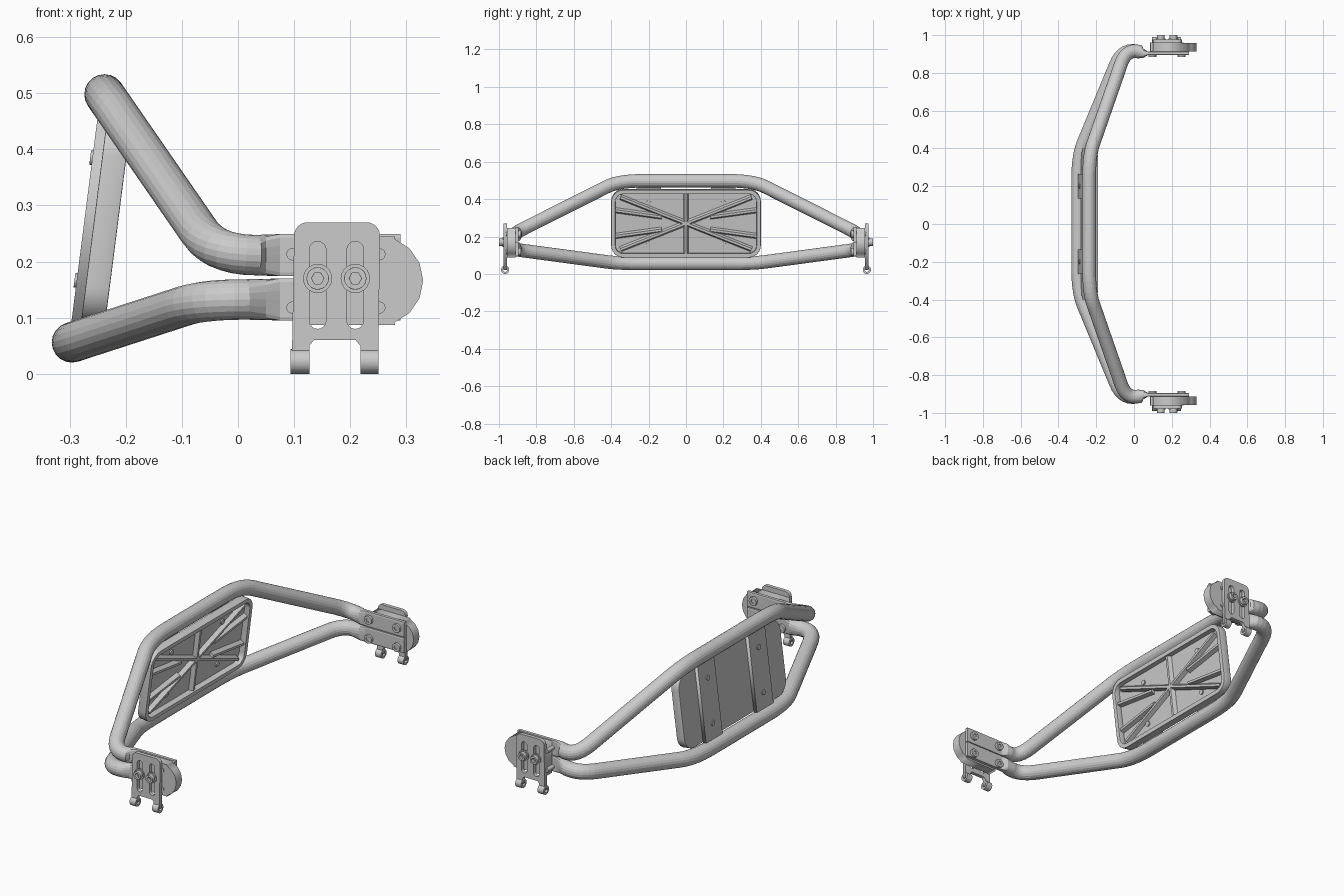
import bpy, bmesh
from math import sin, cos, pi
from mathutils import Vector, Matrix

if "Cube" in bpy.data.objects:
    bpy.data.objects.remove(bpy.data.objects["Cube"])


def finish(name, bm, mirror=False, bevel=0.0):
    bmesh.ops.remove_doubles(bm, verts=bm.verts, dist=1e-5)
    bmesh.ops.recalc_face_normals(bm, faces=bm.faces)
    me = bpy.data.meshes.new(name)
    bm.to_mesh(me)
    bm.free()
    ob = bpy.data.objects.new(name, me)
    bpy.context.collection.objects.link(ob)
    if bevel:
        b = ob.modifiers.new("bevel", 'BEVEL')
        b.width, b.segments, b.limit_method = bevel, 2, 'ANGLE'
    if mirror:
        ob.modifiers.new("mirror", 'MIRROR').use_axis = (False, True, False)
    return ob


def plate(name, loops, lo, hi, M, mirror=False, bevel=0.0):
    """Outline with holes, extruded from lo to hi along M's local z."""
    cu = bpy.data.curves.new(name, 'CURVE')
    cu.dimensions, cu.fill_mode, cu.extrude = '2D', 'BOTH', (hi - lo) / 2
    for loop in loops:
        s = cu.splines.new('POLY')
        s.points.add(len(loop) - 1)
        for p, c in zip(s.points, loop):
            p.co = (c[0], c[1], 0, 1)
        s.use_cyclic_u = True
    tmp = bpy.data.objects.new("tmp", cu)
    bpy.context.collection.objects.link(tmp)
    dg = bpy.context.evaluated_depsgraph_get()
    me = bpy.data.meshes.new_from_object(tmp.evaluated_get(dg))
    bm = bmesh.new()
    bm.from_mesh(me)
    bpy.data.objects.remove(tmp)
    bpy.data.meshes.remove(me)
    bm.transform(M @ Matrix.Translation((0, 0, (lo + hi) / 2)))
    return finish(name, bm, mirror, bevel)


def circle(x, y, r, n=20):
    return [(x + r * cos(2 * pi * i / n), y + r * sin(2 * pi * i / n)) for i in range(n)]


def arc(x, y, r, a0, a1, n=6):
    return [(x + r * cos(a0 + (a1 - a0) * i / n), y + r * sin(a0 + (a1 - a0) * i / n))
            for i in range(n + 1)]


def slot(x, y0, y1, r):
    return arc(x, y1 - r, r, 0, pi, 8) + arc(x, y0 + r, r, pi, 2 * pi, 8)


def rounded(w, h, r):
    pts = []
    for k, (sx, sy) in enumerate([(1, 1), (-1, 1), (-1, -1), (1, -1)]):
        pts += arc(sx * (w - r), sy * (h - r), r, k * pi / 2, (k + 1) * pi / 2)
    return pts


def axes(x, y, z, o=(0, 0, 0)):
    return Matrix((x, y, z)).transposed().to_4x4() if not any(o) else \
        Matrix.Translation(o) @ Matrix((x, y, z)).transposed().to_4x4()


SIDE = axes((1, 0, 0), (0, 0, 1), (0, 1, 0))            # outline in x/z, depth in y
TIP = Vector((0.127, 0, 0.992))
PANEL = axes((0, 1, 0), TIP, (0.992, 0, -0.127), (-0.2685, 0, 0.275))
ALONG = axes((0, 1, 0), (0, 0, 1), (1, 0, 0))           # outline in y/z, depth in x


def tube(name, corners, zc, r=0.036, n=20):
    """Bent half tube, flattened at its end, mirrored across the middle."""
    pts = [Vector(c) for c in corners] + [Vector((0.06, 0.904, zc))]
    path = [(pts[0], 0.0)]
    for i, trim in ((1, 0.13), (2, 0.095)):
        c = pts[i]
        a = c + (pts[i - 1] - c).normalized() * trim
        b = c + (pts[i + 1] - c).normalized() * min(trim, 0.075)
        for k in range(8):
            t = k / 7
            path.append((a * (1 - t) ** 2 + c * 2 * t * (1 - t) + b * t * t, 0.0))
    for x, f in ((0.05, 0.45), (0.075, 1), (0.29, 1)):
        path.append((Vector((x, 0.904, zc)), f))
    bm = bmesh.new()
    rings = []
    for i, (p, f) in enumerate(path):
        t = path[min(i + 1, len(path) - 1)][0] - path[max(i - 1, 0)][0]
        t = Vector((0, 1, 0)) if i == 0 else Vector((1, 0, 0)) if f else t.normalized()
        side = t.cross(Vector((0, 0, 1))).normalized()
        up = side.cross(t)
        ring = []
        for k in range(n):
            c, s = cos(2 * pi * k / n), sin(2 * pi * k / n)
            fc, fs = max(-1, min(1, c * 1.42)), max(-1, min(1, s * 1.42))
            a = r * c * (1 - f) + 0.009 * fc * f
            b = r * s * (1 - f) + 0.0375 * fs * f
            ring.append(bm.verts.new(p + side * a + up * b))
        rings.append(ring)
    for A, B in zip(rings, rings[1:]):
        for k in range(n):
            bm.faces.new((A[k], A[(k + 1) % n], B[(k + 1) % n], B[k]))
    bm.faces.new(rings[-1])
    finish(name, bm, True)


# bent tubes
tube("upper_tube", [(-0.238, 0, 0.498), (-0.238, 0.36, 0.498), (-0.04, 0.93, 0.2115)], 0.2115)
tube("lower_tube", [(-0.296, 0, 0.056), (-0.296, 0.36, 0.056), (-0.06, 0.93, 0.1325)], 0.1325)

# tray panel: floor and raised rim
plate("panel_floor", [rounded(0.39, 0.172, 0.055)], 0.012, 0.026, PANEL)
plate("panel_rim", [rounded(0.4, 0.182, 0.065), rounded(0.378, 0.16, 0.043)],
      0.012, 0.055, PANEL, bevel=0.004)


# panel ribs, trapezoid in section
def rib(bm, p, q, w=0.015, h=0.046):
    p, q = Vector(p), Vector(q)
    d = (q - p).normalized()
    s = Vector((-d.y, d.x))
    v = [bm.verts.new((*(e + s * k), z)) for e in (p, q)
         for k, z in ((-w, 0.025), (w, 0.025), (w * 0.4, h), (-w * 0.4, h))]
    for k in range(4):
        j = (k + 1) % 4
        bm.faces.new((v[k], v[j], v[j + 4], v[k + 4]))
    bm.faces.new(v[:4])
    bm.faces.new(v[4:])


bm = bmesh.new()
rib(bm, (0, -0.165), (0, 0.165))
for sx in (-1, 1):
    for sy in (-1, 1):
        rib(bm, (0, 0), (sx * 0.35, sy * 0.14))
        rib(bm, (sx * 0.13, sy * 0.035), (sx * 0.383, sy * 0.07))
bm.transform(PANEL)
finish("panel_ribs", bm)

# back straps joining panel to tubes, with fasteners
plate("strap", [[(0.135, -0.205), (0.265, -0.205), (0.265, 0.205), (0.135, 0.205)]],
      -0.005, 0.0125, PANEL, True)
for v, n in ((-0.11, "lower"), (0.11, "upper")):
    plate(n + "_panel_bolt", [circle(0.2, v, 0.013, 12)], -0.009, 0.032, PANEL, True)

# rounded end block between tube ends and slotted plate
plate("end_block", [[(0.1, 0.087), (0.28, 0.087)] + arc(0.25, 0.166, 0.08, -1.2, 1.2, 6)
                    + [(0.28, 0.245), (0.1, 0.245)]], 0.912, 0.958, SIDE, True)

# slotted plate with two legs
outline = ([(0.096, 0.022), (0.127, 0.022), (0.127, 0.05), (0.135, 0.06), (0.21, 0.06),
            (0.218, 0.05), (0.218, 0.022), (0.25, 0.022)]
           + arc(0.229, 0.246, 0.024, 0, pi / 2) + arc(0.124, 0.246, 0.024, pi / 2, pi))
plate("slotted_plate", [outline, slot(0.142, 0.08, 0.236, 0.015), slot(0.209, 0.08, 0.236, 0.015)],
      0.958, 0.976, SIDE, True)

# rolled knuckles under the legs
for x0, x1, n in ((0.094, 0.127, "rear"), (0.218, 0.25, "front")):
    plate(n + "_knuckle", [circle(0.967, 0.022, 0.022), circle(0.967, 0.022, 0.011)],
          x0, x1, ALONG, True)

# socket bolts with washers in the slots
for x, n in ((0.142, "rear"), (0.209, "front")):
    plate(n + "_washer", [circle(x, 0.17, 0.026)], 0.974, 0.982, SIDE, True)
    plate(n + "_socket_bolt", [circle(x, 0.17, 0.02), circle(x, 0.17, 0.011, 6)],
          0.982, 1.0, SIDE, True, 0.003)

# four bolts clamping the flattened tube ends
for x, n in ((0.097, "rear"), (0.252, "front")):
    for z, m in ((0.118, "lower"), (0.213, "upper")):
        plate(f"{n}_{m}_clamp_head", [circle(x, z, 0.021), circle(x, z, 0.01, 6)],
              0.883, 0.896, SIDE, True, 0.003)
        plate(f"{n}_{m}_clamp_shank", [circle(x, z, 0.011, 12)], 0.888, 0.962, SIDE, True)
